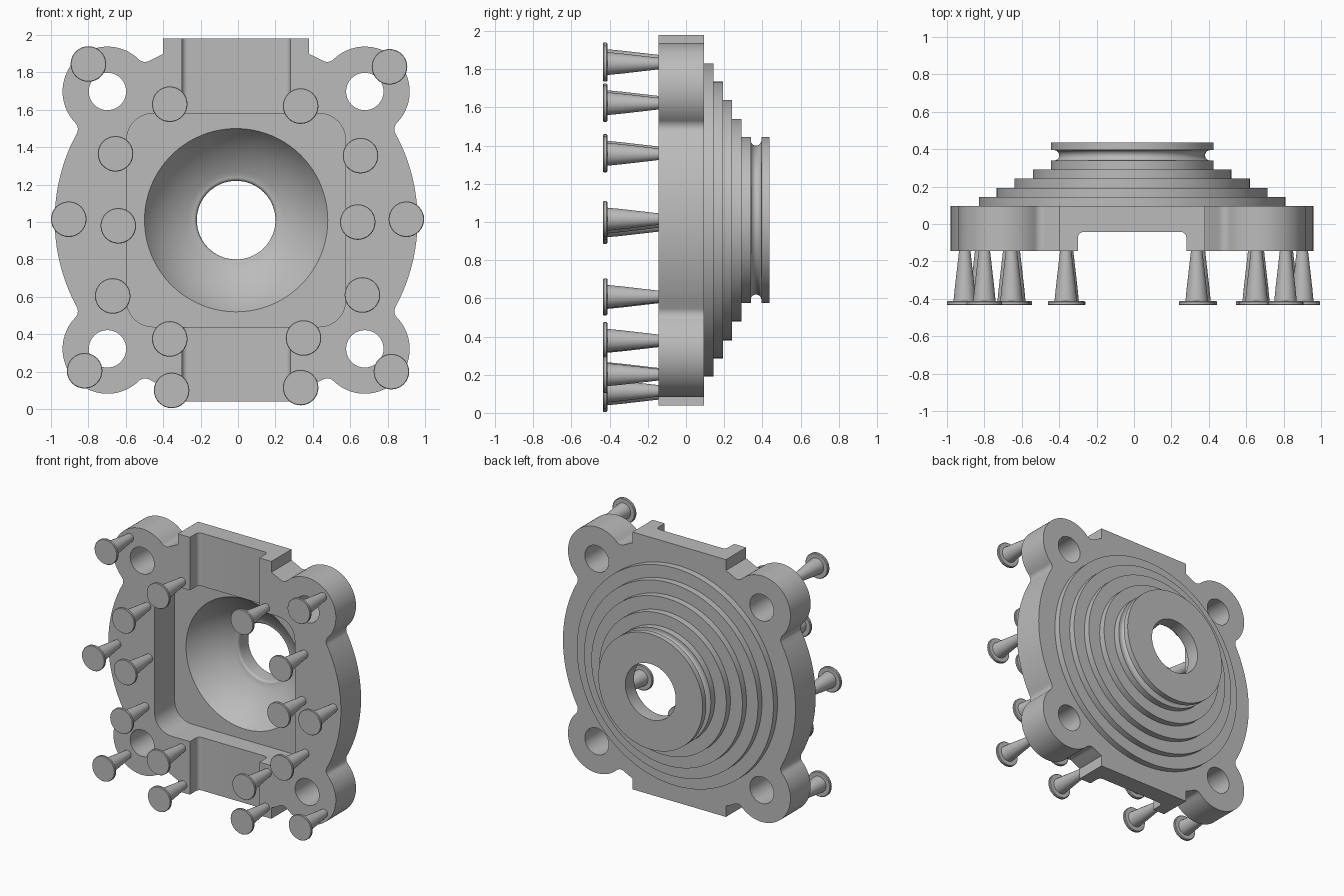
import bpy, bmesh
from math import sin, cos, pi, radians
from mathutils import Vector

if "Cube" in bpy.data.objects:
    bpy.data.objects.remove(bpy.data.objects["Cube"])

CX, CZ = -0.01, 1.01        # axis of the flange
FRONT, BACK = -0.145, 0.095  # plate faces

grey = bpy.data.materials.new("light grey")
grey.use_nodes = True
colour = (0.5, 0.5, 0.5, 1)
grey.diffuse_color = colour
grey.node_tree.nodes["Principled BSDF"].inputs["Base Color"].default_value = colour


def finish(name, bm):
    bmesh.ops.recalc_face_normals(bm, faces=bm.faces[:])
    mesh = bpy.data.meshes.new(name)
    bm.to_mesh(mesh)
    bm.free()
    mesh.materials.append(grey)
    obj = bpy.data.objects.new(name, mesh)
    bpy.context.collection.objects.link(obj)
    return obj


def select(obj):
    bpy.ops.object.select_all(action='DESELECT')
    obj.select_set(True)
    bpy.context.view_layer.objects.active = obj


def smooth(obj):
    select(obj)
    bpy.ops.object.shade_smooth_by_angle(angle=radians(30))


def arc(cx, cy, r, start, end, steps):
    angles = [radians(start + (end - start) * i / steps) for i in range(steps + 1)]
    return [(cx + r * cos(a), cy + r * sin(a)) for a in angles]


def prism(name, points, low, high, along_z=False):
    """Extrude a flat outline along y, or along z."""
    bm = bmesh.new()
    place = (lambda p: (CX + p[0], p[1], low)) if along_z else (lambda p: (CX + p[0], low, CZ + p[1]))
    face = bm.faces.new([bm.verts.new(place(p)) for p in points])
    out = bmesh.ops.extrude_face_region(bm, geom=[face])
    shift = Vector((0, 0, high - low)) if along_z else Vector((0, high - low, 0))
    bmesh.ops.translate(bm, vec=shift, verts=[v for v in out["geom"] if isinstance(v, bmesh.types.BMVert)])
    return finish(name, bm)


def lathe(name, profile, x, z, steps, closed):
    """Turn (radius, y) points around an axis parallel to y."""
    bm = bmesh.new()
    verts = [bm.verts.new((x + r, y, z)) for r, y in profile]
    edges = [bm.edges.new(pair) for pair in zip(verts, verts[1:])]
    if closed:
        edges.append(bm.edges.new((verts[-1], verts[0])))
    bmesh.ops.spin(bm, geom=verts + edges, cent=(x, 0, z), axis=(0, 1, 0),
                   angle=2 * pi, steps=steps)
    bmesh.ops.remove_doubles(bm, verts=bm.verts[:], dist=0.0005)
    obj = finish(name, bm)
    smooth(obj)
    return obj


def cut(obj, cutter):
    cutter.hide_render = True
    mod = obj.modifiers.new("cut", 'BOOLEAN')
    mod.operation, mod.solver, mod.object = 'DIFFERENCE', 'EXACT', cutter
    select(obj)
    bpy.ops.object.modifier_apply(modifier=mod.name)
    bpy.data.objects.remove(cutter)


# Plate: disc with four filleted lobes and square tabs, from one quarter outline
LOBE, R, FILLET = 0.688, 0.97, 0.05
reach, turn = R + FILLET, radians(28.5)
quarter = [(0.39, R)]
quarter += arc(0, 0, R, 66.3, 61.5, 3)
quarter += arc(reach * sin(turn), reach * cos(turn), FILLET, 241.5, 314.2, 8)[1:]
quarter += arc(LOBE, LOBE, 0.24, 134.2, -44.2, 36)
quarter += arc(reach * cos(turn), reach * sin(turn), FILLET, 135.8, 208.5, 8)[1:]
quarter += arc(0, 0, R, 28.5, 0, 16)[1:]
half = quarter + [(x, -z) for x, z in reversed(quarter[:-1])]
plate = prism("flange_plate", half + [(-x, z) for x, z in reversed(half)], FRONT, BACK)

# Vertical channel across the front, with rounded floor corners
W, FLOOR, F = 0.29, -0.043, 0.03
side = [(W, -0.3)] + arc(W - F, FLOOR - F, F, 0, 90, 6)
cut(plate, prism("channel_cutter", side + [(-x, y) for x, y in reversed(side)], -0.1, 2.1, True))

# Rounded square pocket, open to the dome behind
pocket = []
for sx, sz, start in ((1, 1, 0), (-1, 1, 90), (-1, -1, 180), (1, -1, 270)):
    pocket += arc(sx * 0.445, sz * 0.43, 0.14, start, start + 90, 10)
cut(plate, prism("pocket_cutter", pocket, -0.3, 0.3))

# Bolt holes
for sx in (-1, 1):
    for sz in (-1, 1):
        hole = arc(sx * LOBE, sz * LOBE, 0.1, 0, 360, 40)[:-1]
        cut(plate, prism("hole_cutter", hole, -0.3, 0.3))
smooth(plate)

# Stepped dome with grooved neck outside and spherical bowl inside
STEP = 0.049
profile = []
for i, radius in enumerate((0.82, 0.725, 0.63, 0.53, 0.435)):
    profile += [(radius, BACK + i * STEP), (radius, BACK + (i + 1) * STEP)]
profile += [(0.418 + 0.028 * x, 0.367 + 0.028 * y) for x, y in arc(0, 0, 1, 270, 90, 10)]
profile += [(0.435, 0.395), (0.435, 0.437), (0.21, 0.437)]
profile += arc(0.23, 0.34, 0.02, 180, 270, 4)
bowl_y, bowl_r = -0.204, 0.574
profile += [(bowl_r * cos(a), bowl_y + bowl_r * sin(a))
            for a in (radians(65.5 - 34.1 * i / 14) for i in range(15))]
lathe("stepped_dome", profile, CX, CZ, 128, True)

# Flared pins with flat round heads
pin = [(0, FRONT + 0.005), (0.03, FRONT + 0.005), (0.053, -0.34), (0.06, -0.412), (0.09, -0.412),
       (0.095, -0.417), (0.095, -0.43), (0.092, -0.434), (0, -0.434)]
spots = [(-.8, 1.845), (.81, 1.83), (-.365, 1.63), (.335, 1.62), (-.655, 1.365), (.655, 1.355),
         (-.905, 1.015), (.9, 1.015), (-.64, .98), (.64, 1), (-.67, .605), (.665, .61),
         (-.365, .375), (.35, .38), (-.82, .205), (.82, .2), (-.355, .1), (.335, .115)]
for i, (x, z) in enumerate(spots):
    lathe(f"pin_{i + 1}", pin, x, z, 32, False)
